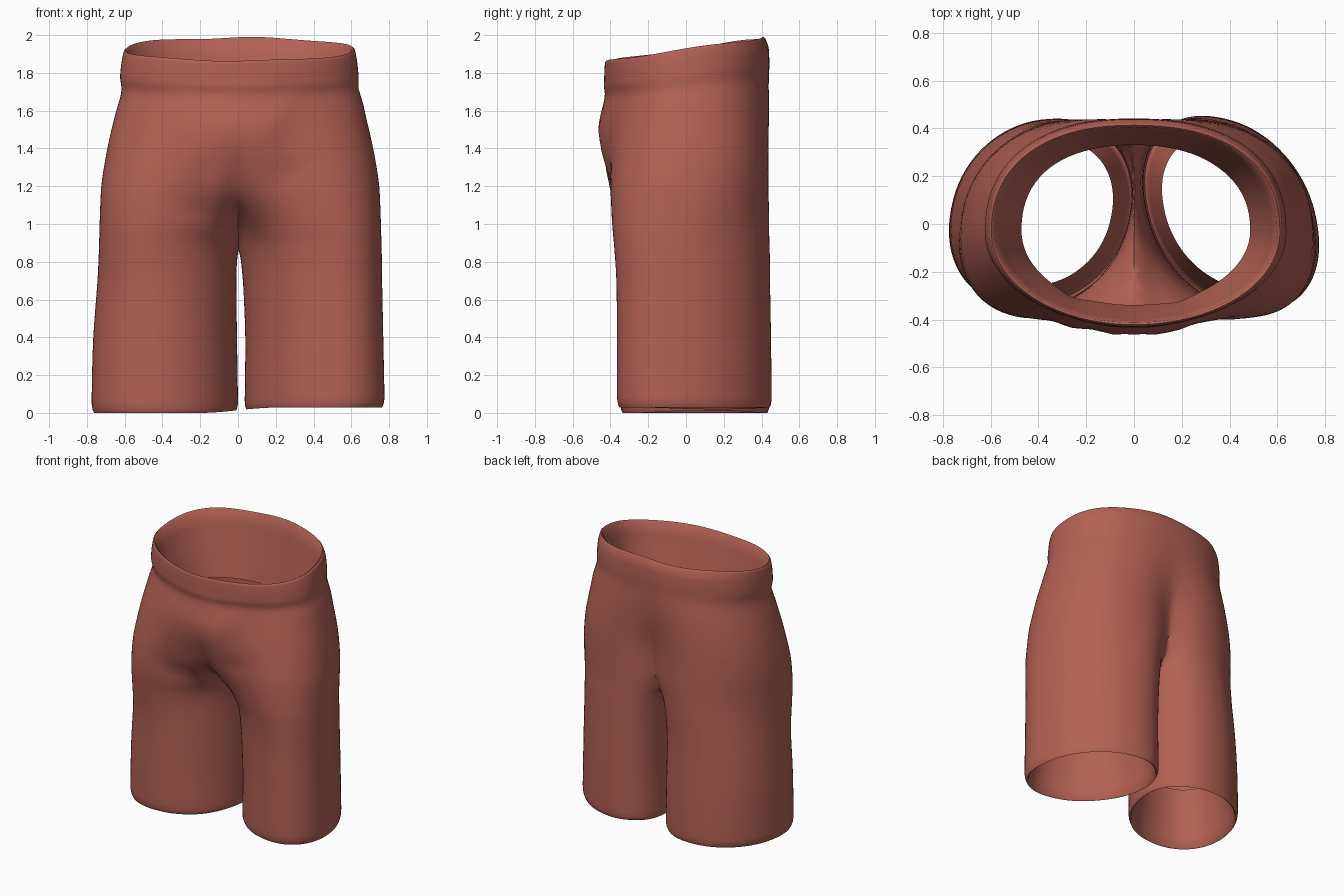
import bpy, bmesh, math

if "Cube" in bpy.data.objects:
    bpy.data.objects.remove(bpy.data.objects["Cube"])

N = 80        # points per ring
SUB = 4       # rings between profile rows

# One leg rising into the waist: z, outer x, inner x, front y, back y, front power, back power
OUTER = [
    (0.03, 0.770, 0.020, -0.360, 0.450, 2.1, 2.1),
    (0.07, 0.775, 0.018, -0.365, 0.453, 2.1, 2.1),
    (0.40, 0.768, 0.022, -0.365, 0.450, 2.1, 2.1),
    (0.70, 0.754, 0.018, -0.368, 0.445, 2.1, 2.1),
    (0.89, 0.748, 0.000, -0.380, 0.443, 2.1, 2.1),
    (1.00, 0.745, -0.035, -0.390, 0.440, 2.15, 2.1),
    (1.20, 0.737, -0.150, -0.400, 0.440, 2.2, 2.2),
    (1.40, 0.706, -0.310, -0.405, 0.442, 2.2, 2.3),
    (1.60, 0.660, -0.500, -0.410, 0.445, 2.1, 2.3),
    (1.73, 0.622, -0.600, -0.412, 0.442, 2.0, 2.3),
    (1.80, 0.624, -0.622, -0.428, 0.443, 2.0, 2.3),
    (1.88, 0.616, -0.616, -0.430, 0.438, 2.0, 2.3),
    (1.93, 0.606, -0.606, -0.428, 0.420, 2.0, 2.3),
]


def spline(rows):
    """Smooth rows through the profile."""
    out = []
    for i in range(len(rows) - 1):
        p = [rows[max(0, min(len(rows) - 1, i + k))] for k in (-1, 0, 1, 2)]
        for s in range(SUB):
            t = s / SUB
            row = []
            for a, b, c, d in zip(*p):
                lim = 1.5 * abs(c - b)
                m0 = max(-lim, min(lim, (c - a) / 2))
                m1 = max(-lim, min(lim, (d - b) / 2))
                row.append((2*t**3 - 3*t*t + 1)*b + (t**3 - 2*t*t + t)*m0
                           + (-2*t**3 + 3*t*t)*c + (t**3 - t*t)*m1)
            out.append(tuple(row))
    out.append(rows[-1])
    return out


def bell(v, c, w):
    return math.exp(-((v - c) / w) ** 2)


def step(v, a, b):
    t = max(0, min(1, (v - a) / (b - a)))
    return t * t * (3 - 2 * t)


def scaled(row, k, z):
    """Shrink a ring about its own centre and move it to height z."""
    _, xo, xi, yf, yb, nf, nb = row
    cx, cy = (xo + xi) / 2, (yf + yb) / 2
    return (z, cx + (xo-cx)*k, cx + (xi-cx)*k, cy + (yf-cy)*k, cy + (yb-cy)*k, nf, nb)


def ring(bm, row, outside):
    z, xo, xi, yf, yb, nf, nb = row
    cx, h = (xo + xi) / 2, (xo - xi) / 2
    cy = 0.045 - 0.08 * step(z, 1.0, 1.7)
    skew = 0.31 * (1 - step(z, 0.8, 1.65))     # legs are ovals turned outward
    verts = []
    for i in range(N):
        a = 2 * math.pi * i / N
        c, s = math.cos(a), math.sin(a - skew)
        n = nb if s > 0 else nf
        x = cx + h * math.copysign(abs(c) ** (2 / n), c)
        y = cy + (yb - cy if s > 0 else cy - yf) * math.copysign(abs(s) ** (2 / n), s)
        if outside and y < 0:     # fullness at the front
            y -= 0.07 * bell(x, 0, 0.2) * bell(z, 1.47, 0.22) * step(-y, 0.1, 0.3)
            y -= 0.07 * bell(x, 0, 0.15) * bell(z, 1.15, 0.15) * step(-y, 0.05, 0.25)
        if outside and y > 0:     # groove at the back
            y -= 0.045 * bell(x, 0, 0.14) * bell(z, 1.32, 0.26)
        zz = z + 0.145 * y * step(z, 1.45, 1.9)
        verts.append(bm.verts.new((x, y, zz)))
    return verts


def build_shorts():
    bm = bmesh.new()
    hem, rim = OUTER[0], OUTER[-1]
    # turned-in leg lining, outer cloth, turned-in waist lining
    rows = [(scaled(hem, k, z), False) for k, z in
            ((0.78, 0.42), (0.83, 0.31), (0.88, 0.20), (0.93, 0.09), (0.955, 0.02), (0.98, 0.012))]
    rows += [(r, True) for r in spline(OUTER)]
    rows += [(scaled(rim, k, z), False) for k, z in
             ((0.985, 1.938), (0.965, 1.93), (0.93, 1.84), (0.88, 1.73), (0.83, 1.62), (0.79, 1.52))]
    rings = [ring(bm, r, o) for r, o in rows]
    for a, b in zip(rings, rings[1:]):
        for i in range(N):
            j = (i + 1) % N
            bm.faces.new((a[i], a[j], b[j], b[i]))
    # cut at the centre and mirror, which forms the crotch
    bmesh.ops.bisect_plane(bm, geom=bm.verts[:] + bm.edges[:] + bm.faces[:], dist=1e-4,
                           plane_co=(0, 0, 0), plane_no=(1, 0, 0), clear_inner=True)
    bmesh.ops.mirror(bm, geom=bm.verts[:] + bm.edges[:] + bm.faces[:],
                     axis='X', merge_dist=1e-3)
    bmesh.ops.remove_doubles(bm, verts=bm.verts[:], dist=1e-4)
    bmesh.ops.recalc_face_normals(bm, faces=bm.faces[:])
    # soften the centre seam, leaving the lining alone
    seam = [v for v in bm.verts if abs(v.co.x) < 0.08 and 0.8 < v.co.z < 1.72
            and (v.co.z < 1.42 or v.co.y < -0.36 or v.co.y > 0.37)]
    for _ in range(6):
        bmesh.ops.smooth_vert(bm, verts=seam, factor=0.5, use_axis_x=True,
                              use_axis_y=True, use_axis_z=True)
    # cloth folds and slight left/right difference
    for v in bm.verts:
        x, y, z = v.co
        low = 1 - step(z, 0.3, 1.1)
        v.co.x += 0.018 * low * (1 - min(1, abs(x) / 0.78))
        v.co.x += 0.012 * step(abs(x), 0.3, 0.6) * step(z, 0.3, 0.9) * (1 - step(z, 1.65, 1.8))
        v.co.x += 0.014 * step(x, 0, 0.5) * step(z, 1.55, 1.8)
        if x < 0:             # the left leg is turned less
            v.co.y -= 0.15 * (x + 0.38) * (1 - step(z, 0.6, 1.2))
        if y < -0.15 and z < 1.72:
            f = 0.018 * bell(x, -0.26, 0.06) * bell(z, 1.42, 0.22)
            f += 0.012 * bell(x, 0.22 + (z - 1.6) * 0.4, 0.06) * bell(z, 1.58, 0.12)
            f -= 0.015 * bell(z, 1.08 + 1.2 * (x + 0.17) ** 2, 0.05) * bell(x, -0.2, 0.18)
            f -= 0.012 * bell(z, 1.27 + 0.3 * (x - 0.25), 0.05) * bell(x, 0.26, 0.12)
            v.co.y -= f
        if z > 1.8:
            a = math.atan2(y, x)
            v.co.z += 0.005 * math.sin(5 * a + 1) * step(z, 1.8, 1.95)
    low = min(v.co.z for v in bm.verts)
    for v in bm.verts:
        v.co.z -= low
        # the right hem hangs slightly higher
        v.co.z += 0.028 * step(v.co.x, -0.2, 0.2) * (1 - step(v.co.z, 0.0, 0.6))
    mesh = bpy.data.meshes.new("shorts")
    bm.to_mesh(mesh)
    bm.free()
    obj = bpy.data.objects.new("shorts", mesh)
    bpy.context.collection.objects.link(obj)
    return obj


red = bpy.data.materials.new("brick red cloth")
red.diffuse_color = (0.45, 0.12, 0.09, 1)
red.use_nodes = True
red.node_tree.nodes["Principled BSDF"].inputs["Base Color"].default_value = red.diffuse_color

shorts = build_shorts()
shorts.data.materials.append(red)
bpy.context.view_layer.objects.active = shorts
shorts.select_set(True)
bpy.ops.object.shade_smooth_by_angle(angle=math.radians(60))
